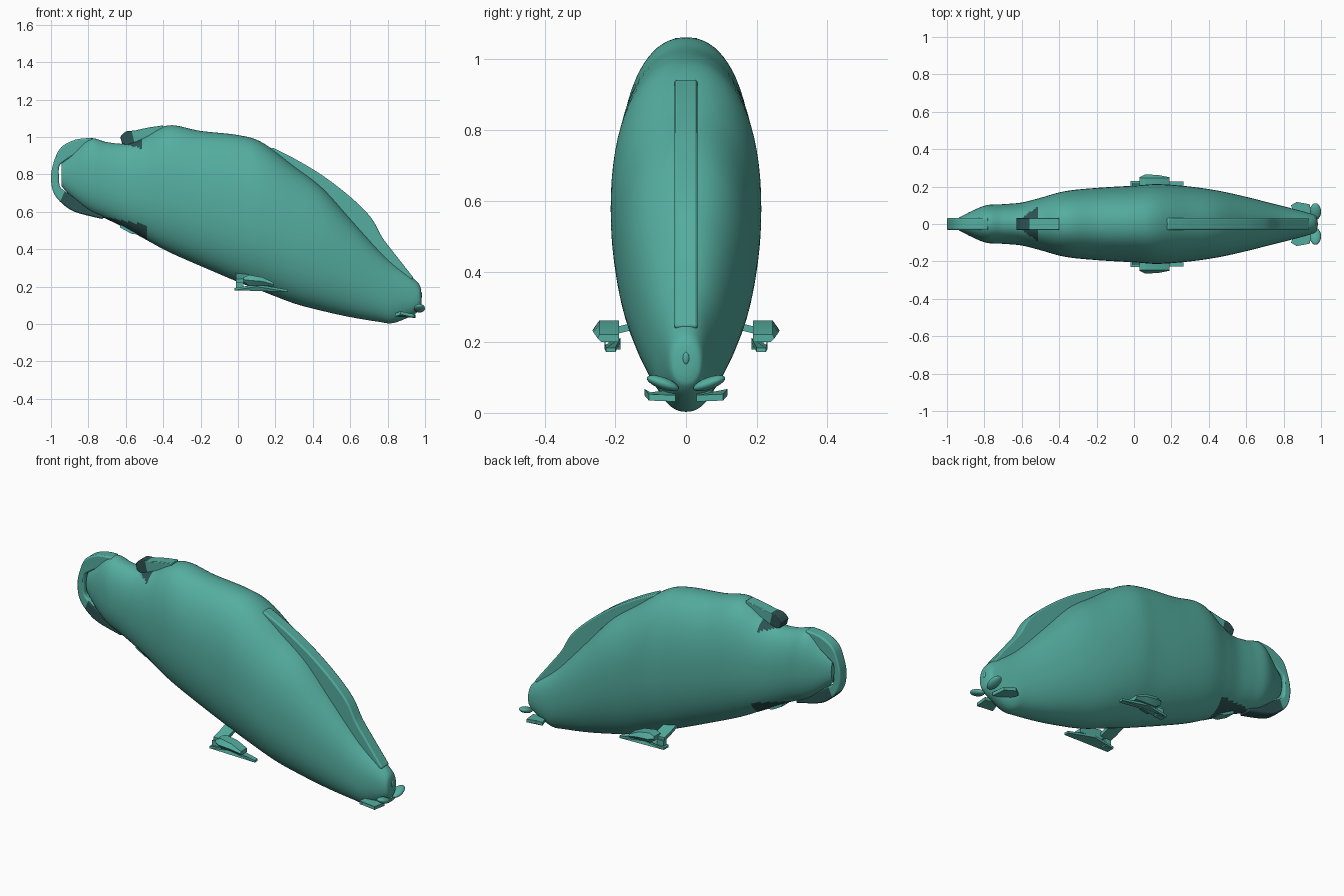
import bpy, bmesh, math
from mathutils import Vector

if "Cube" in bpy.data.objects:
    bpy.data.objects.remove(bpy.data.objects["Cube"])


def material(name, rgb):
    m = bpy.data.materials.new(name)
    m.use_nodes = True
    m.diffuse_color = (*rgb, 1)
    bsdf = m.node_tree.nodes["Principled BSDF"]
    bsdf.inputs["Base Color"].default_value = (*rgb, 1)
    bsdf.inputs["Roughness"].default_value = 0.7
    return m


TEAL = material("teal", (0.09, 0.42, 0.35))
DARK = material("dark teal", (0.025, 0.085, 0.085))


def smooth_path(points, steps):
    """Catmull-Rom interpolation of tuples of any length."""
    p = [points[0]] + list(points) + [points[-1]]
    out = []
    for i in range(1, len(p) - 2):
        for k in range(steps):
            t = k / steps
            out.append(tuple(
                0.5 * (2*b + (c - a)*t + (2*a - 5*b + 4*c - d)*t*t + (3*b - a - 3*c + d)*t**3)
                for a, b, c, d in zip(p[i-1], p[i], p[i+1], p[i+2])))
    return out + [tuple(points[-1])]


def loft(name, rings, is_dark=None, bevel=0, angle=40):
    """Skin closed rings of points, cap both ends, paint faces by a rule."""
    bm = bmesh.new()
    loops = [[bm.verts.new(v) for v in ring] for ring in rings]
    n = len(loops[0])
    for a, b in zip(loops, loops[1:]):
        for i in range(n):
            bm.faces.new((a[i], a[(i+1) % n], b[(i+1) % n], b[i]))
    bm.faces.new(loops[0])
    bm.faces.new(loops[-1])
    bmesh.ops.recalc_face_normals(bm, faces=bm.faces)
    if is_dark:
        for f in bm.faces:
            f.material_index = int(is_dark(f.calc_center_median()))
    mesh = bpy.data.meshes.new(name)
    bm.to_mesh(mesh)
    bm.free()
    mesh.materials.append(TEAL)
    mesh.materials.append(DARK)
    obj = bpy.data.objects.new(name, mesh)
    bpy.context.collection.objects.link(obj)
    if bevel:
        mod = obj.modifiers.new("soft edges", "BEVEL")
        mod.width, mod.segments, mod.limit_method = bevel, 2, "ANGLE"
        mod.angle_limit = math.radians(50)
    bpy.ops.object.select_all(action="DESELECT")
    obj.select_set(True)
    bpy.context.view_layer.objects.active = obj
    bpy.ops.object.shade_smooth_by_angle(angle=math.radians(angle))
    return obj


def band(name, pairs, half, steps=6, **kw):
    """Centre-line strip given as (outer x, outer z, inner x, inner z)."""
    rings = [[(ox, -half, oz), (ox, half, oz), (ix, half, iz), (ix, -half, iz)]
             for ox, oz, ix, iz in smooth_path(pairs, steps)]
    return loft(name, rings, **kw)


def plate(name, outline, thickness):
    """Thin plate from an outline of 3D points, thickened vertically."""
    up = Vector((0, 0, thickness))
    return loft(name, [[Vector(p) for p in outline], [Vector(p) + up for p in outline]], angle=20)


# Hull: stations of (x, top, bottom, half width)
stations = [
    (-0.943, .86, .735, .03), (-.87, .93, .66, .068), (-.79, .992, .60, .1),
    (-.7, .972, .56, .106), (-.6, .965, .51, .115), (-.5, 1.0, .455, .14),
    (-.37, 1.062, .385, .175), (-.2, 1.032, .31, .193), (0, 1.01, .225, .205),
    (.13, .97, .175, .213), (.3, .845, .11, .2), (.45, .73, .07, .178),
    (.6, .565, .037, .145), (.75, .4, .012, .107), (.83, .325, .005, .087),
    (.93, .25, .045, .06), (.97, .21, .075, .045), (.98, .17, .1, .025)]
POWER = 2 / 2.2


def hull_ring(x, top, bottom, half):
    ring = []
    for i in range(72):
        a = math.tau * i / 72
        c, s = math.cos(a), math.sin(a)
        ring.append((x, half * math.copysign(abs(c) ** POWER, c),
                     (top + bottom) / 2 + (top - bottom) / 2 * math.copysign(abs(s) ** POWER, s)))
    return ring


def hull_dark(c):
    top_patch = -.61 < c.x < -.51 and c.z > .95 - .25 * (c.x + .56)
    belly_patch = -.78 < c.x < -.49 and c.z < .57 - .2 * (c.x + .7)
    return top_patch or belly_patch


loft("hull", [hull_ring(*s) for s in smooth_path(stations, 8)], hull_dark)

# Long dorsal fin down the sloping tail
band("dorsal_fin", [
    (.18, .945, .16, .9), (.3, .885, .26, .8), (.45, .795, .4, .7), (.6, .68, .52, .58),
    (.71, .57, .62, .48), (.77, .465, .7, .4), (.83, .385, .77, .33), (.94, .245, .9, .22)],
    .033, bevel=.008)

# Curved rim wrapped round the nose, dark underneath
band("nose_rim", [
    (-.78, .995, -.78, .93), (-.87, .985, -.86, .91), (-.945, .945, -.93, .868),
    (-.98, .88, -.956, .84), (-1, .79, -.957, .78), (-.985, .7, -.95, .732),
    (-.93, .635, -.91, .7), (-.86, .595, -.85, .66), (-.72, .56, -.72, .6)],
    .033, bevel=.008, is_dark=lambda c: c.z < .685)

# Lookout ridge on top, dark at its front end
band("lookout_ridge", [
    (-.63, 1.0, -.62, .965), (-.6, 1.028, -.58, .95), (-.55, 1.035, -.53, .95),
    (-.48, 1.05, -.46, .98), (-.4, 1.062, -.4, 1.02)],
    .032, bevel=.008, is_dark=lambda c: c.x < -.56)

# Ragged keel strip along the belly
keel = []
for i in range(27):
    x = -.63 + i * .03
    z = .515 - .41 * (x + .6) - .004 * (i % 3)
    keel.append((x, z - .012, x, z + .05))
band("belly_keel", keel, .03, steps=1)

# Side pods on struts, and tail vanes, repeated on both sides
for side, s in (("front", -1), ("back", 1)):
    loft(side + "_pod_strut", [
        [(x, s * y, z + dz) for x, dz in ((-.01, 0), (.06, 0), (.06, .02), (-.01, .02))]
        for y, z in ((.08, .26), (.15, .235), (.21, .22))])
    loft(side + "_pod", [
        [(x, s * y, z) for y, z in ((.19, lo), (.24, lo), (outer, (lo + hi) / 2), (.245, hi), (.19, hi))]
        for x, lo, hi, outer in ((.03, .225, .25, .25), (.06, .205, .262, .265),
                                 (.13, .205, .25, .262), (.19, .2, .222, .25))], angle=25)
    plate(side + "_pod_tail", [(-.02, s*.185, .18), (-.02, s*.23, .18), (.1, s*.23, .2),
                               (.265, s*.226, .172), (.265, s*.2, .172), (.1, s*.185, .2)], .012)
    loft(side + "_pod_post", [[(x, s * y, z) for x, y in ((-.01, .19), (.03, .19), (.03, .22), (-.01, .22))]
                              for z in (.18, .225)])
    plate(side + "_tail_vane", [(.86, s*.03, .05), (.84, s*.1, .04), (.87, s*.118, .05),
                                (.94, s*.105, .035), (.95, s*.03, .032)], .018)
    bpy.ops.mesh.primitive_uv_sphere_add(segments=20, ring_count=10, radius=1,
                                         location=(.97, s * .066, .084),
                                         rotation=(s * .35, 0, 0))
    leaf = bpy.context.object
    leaf.name = side + "_tail_leaf"
    leaf.scale = (.03, .048, .017)
    leaf.data.materials.append(TEAL)
    bpy.ops.object.shade_smooth()

# Small knob on the tail end
bpy.ops.mesh.primitive_uv_sphere_add(segments=16, ring_count=8, radius=1, location=(.977, 0, .155))
knob = bpy.context.object
knob.name = "tail_knob"
knob.scale = (.008, .01, .018)
knob.data.materials.append(TEAL)
bpy.ops.object.shade_smooth()
